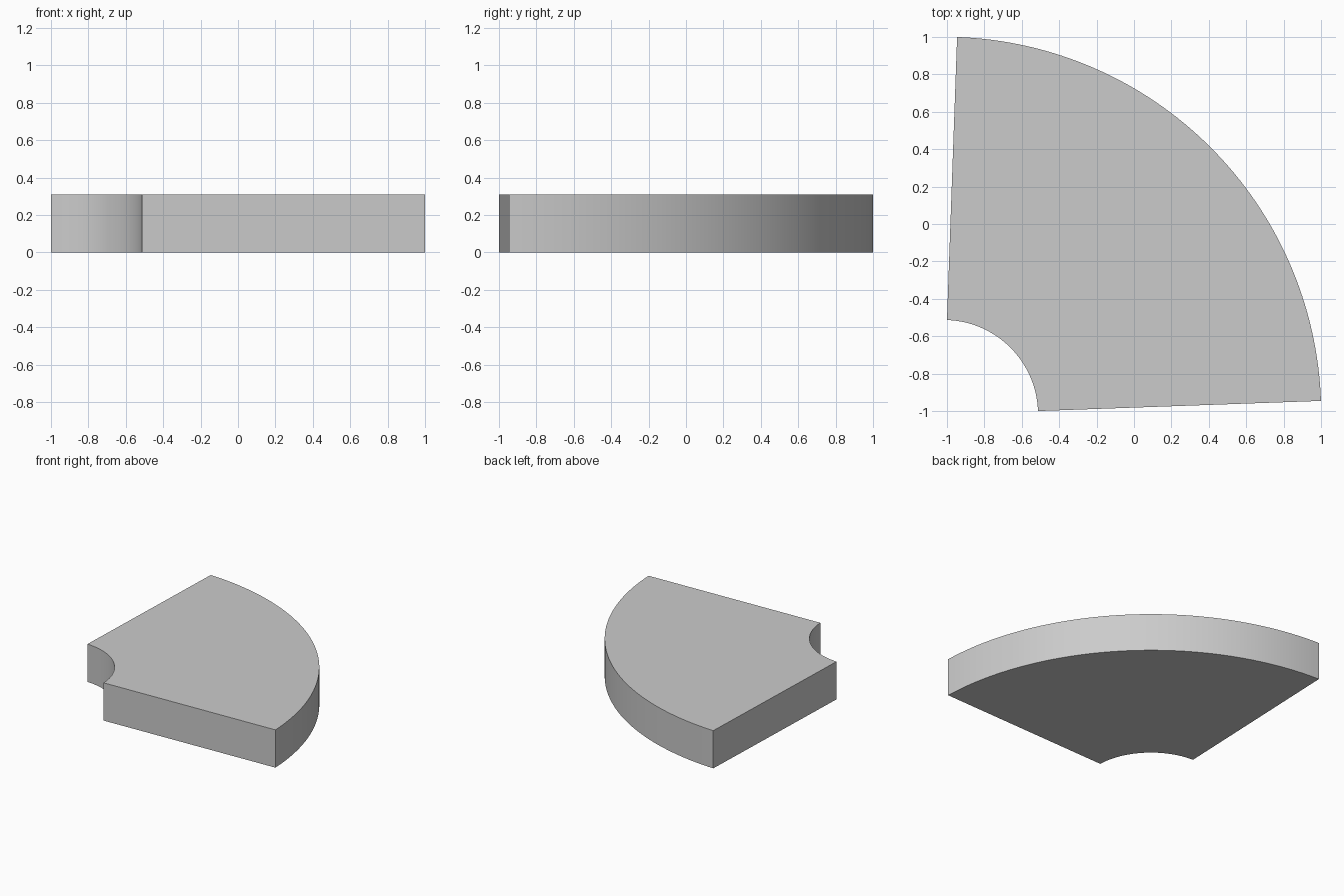
import bpy, bmesh
from math import radians, cos, sin

if "Cube" in bpy.data.objects:
    bpy.data.objects.remove(bpy.data.objects["Cube"])

CENTRE = -1.018          # arc centre, same in x and y
R_OUT, R_IN = 2.019, 0.505
A0, A1 = radians(2.05), radians(87.95)
HEIGHT = 0.308


def arc(radius, start, end, steps):
    angles = [start + (end - start) * i / steps for i in range(steps + 1)]
    return [(CENTRE + radius * cos(a), CENTRE + radius * sin(a), 0) for a in angles]


# Ring-sector outline, extruded upwards into a slab
outline = arc(R_OUT, A0, A1, 64) + arc(R_IN, A1, A0, 64)
bm = bmesh.new()
base = bm.faces.new([bm.verts.new(p) for p in outline])
top = bmesh.ops.extrude_face_region(bm, geom=[base], use_keep_orig=True)
verts = [g for g in top["geom"] if isinstance(g, bmesh.types.BMVert)]
bmesh.ops.translate(bm, verts=verts, vec=(0, 0, HEIGHT))
bmesh.ops.recalc_face_normals(bm, faces=bm.faces[:])

mesh = bpy.data.meshes.new("curved_slab")
bm.to_mesh(mesh)
bm.free()
slab = bpy.data.objects.new("curved_slab", mesh)
bpy.context.collection.objects.link(slab)

# Smooth curved walls, sharp corners
bpy.context.view_layer.objects.active = slab
slab.select_set(True)
bpy.ops.object.shade_smooth_by_angle(angle=radians(30))
